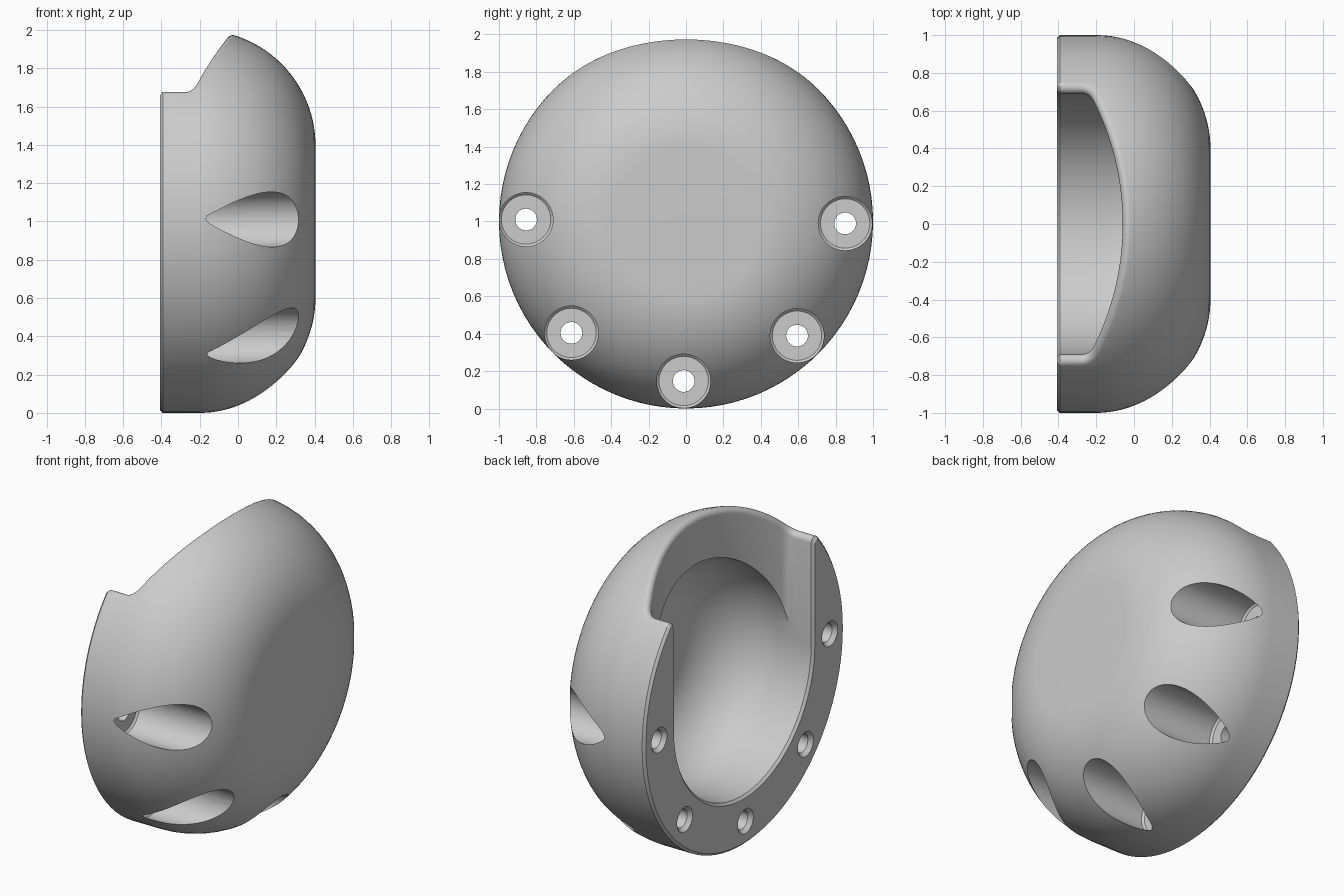
import bpy, bmesh
from math import sin, cos, pi, sqrt, radians
from mathutils import Vector

cube = bpy.data.objects.get("Cube")
if cube:
    bpy.data.objects.remove(cube)

grey = bpy.data.materials.new("plain grey")
grey.use_nodes = True
grey.diffuse_color = (0.6, 0.6, 0.6, 1)
grey.node_tree.nodes["Principled BSDF"].inputs["Base Color"].default_value = (0.6, 0.6, 0.6, 1)

BACK = -0.408       # x of the flat rim
ROUND = 0.605       # radius of the domed shoulder
CORE = 1 - ROUND    # radius of the flat disc on the dome
SHOULDER = -0.2     # x where the shoulder begins
INNER = 0.69        # cavity radius and half width of the slot
BOWL = 0.4          # radius of the rounded cavity bottom
FILLET = 0.033      # rounded lip of the slot
EDGE = 0.015        # chamfer on the rim
CORNER = 0.07       # inside corner of the slot outline
SWEEP = 1.45        # radius of the curved slot floor


def grid_object(name, columns):
    """Closed skin from a ring of point columns, capped at both ends."""
    bm = bmesh.new()
    cols = [[bm.verts.new(p) for p in col] for col in columns]
    for a, b in zip(cols, cols[1:] + cols[:1]):
        for i in range(len(a) - 1):
            bm.faces.new((a[i], a[i + 1], b[i + 1], b[i]))
    bm.faces.new([c[0] for c in cols])
    bm.faces.new([c[-1] for c in cols])
    bmesh.ops.recalc_face_normals(bm, faces=bm.faces)
    mesh = bpy.data.meshes.new(name)
    bm.to_mesh(mesh)
    bm.free()
    mesh.materials.append(grey)
    obj = bpy.data.objects.new(name, mesh)
    bpy.context.collection.objects.link(obj)
    return obj


def lathe_x(name, profile, segments, y=0.0, z=1.0):
    """Revolve (x, radius) points about an axis parallel to x."""
    angles = [2 * pi * i / segments for i in range(segments)]
    return grid_object(name, [[(x, y + r * cos(a), z + r * sin(a)) for x, r in profile]
                              for a in angles])


def quarter(cx, cr, radius, steps):
    """Quarter round in (x, radius), from the side wall to the flat end."""
    angles = [pi / 2 * i / steps for i in range(steps + 1)]
    return [(cx + radius * sin(a), cr + radius * cos(a)) for a in angles]


# Domed outer body with a small chamfer on the rim
body = lathe_x("domed_housing", [(BACK, 1 - EDGE), (BACK + EDGE, 1)]
               + quarter(SHOULDER, CORE, ROUND, 28), 96)

# Bowl shaped cavity, chamfered at its mouth
cutters = [lathe_x("cavity_cutter",
                   [(BACK - 0.1, INNER + EDGE), (BACK, INNER + EDGE), (BACK + EDGE, INNER)]
                   + quarter(-0.15, INNER - BOWL, BOWL, 24), 144)]


# Slot from the cavity out through the top, with a rolled lip
def lip_centre(x, y):
    """Height and normal of the body skin shrunk by the fillet radius."""
    reach = 1 - FILLET
    if x > SHOULDER:
        reach = CORE + sqrt((ROUND - FILLET) ** 2 - (x - SHOULDER) ** 2)
    h = sqrt(reach ** 2 - y ** 2)
    side = max(0.0, x - SHOULDER) / (ROUND - FILLET)
    radial = sqrt(1 - side ** 2) / reach
    return 1 + h, Vector((side, y * radial, h * radial))


def slot_half():
    """Half of the slot outline from the open side to the middle of its floor."""
    centre_x = -0.06 - SWEEP
    cy = INNER - CORNER
    cx = centre_x + sqrt((SWEEP - CORNER) ** 2 - cy ** 2)
    last = Vector((1, 0)).angle(Vector((cx - centre_x, cy)))
    pts = [(-0.6, INNER + EDGE), (BACK, INNER + EDGE), (BACK + EDGE, INNER), (-0.33, INNER)]
    for i in range(9):
        a = pi / 2 + (last - pi / 2) * i / 8
        pts.append((cx + CORNER * cos(a), cy + CORNER * sin(a)))
    for i in range(1, 25):
        a = last * (1 - i / 24)
        pts.append((centre_x + SWEEP * cos(a), SWEEP * sin(a)))
    return pts


half = slot_half()
outline = half + [(x, -y) for x, y in reversed(half[:-1])]
columns = []
for i, (x, y) in enumerate(outline):
    if x < -0.3:
        n = Vector((0, 1 if y > 0 else -1, 0))
    else:
        t = (Vector(outline[i + 1]) - Vector(outline[i - 1])).normalized()
        n = Vector((-t.y, t.x, 0))
    c = Vector((x, y, 0)) + n * FILLET
    c.z, normal = lip_centre(c.x, c.y)
    bend = (-n).angle(normal)
    col = [Vector((x, y, 1))]
    for k in range(9):
        f = k / 8
        d = (normal * sin(f * bend) - n * sin((1 - f) * bend)) / sin(bend)
        col.append(c + d * FILLET)
    col.append(c + normal * (FILLET + 0.06))
    col.append(Vector((col[-1].x, col[-1].y, 2.4)))
    columns.append(col)
cutters.append(grid_object("slot_cutter", columns))

# Five bolt holes with round pockets opening on the domed side
bolt = [(-0.5, 0.078), (BACK, 0.078), (BACK + 0.025, 0.058), (-0.2, 0.058),
        (-0.2, 0.132), (-0.188, 0.144), (0.6, 0.144)]
for i in range(5):
    a = radians(179.3 + 45 * i)
    cutters.append(lathe_x("bolt_cutter", bolt, 48, -0.002 + 0.853 * cos(a), 1 + 0.853 * sin(a)))

# Carve the body, then drop the cutters
bpy.context.view_layer.objects.active = body
for cutter in cutters:
    cutter.hide_render = True
    mod = body.modifiers.new("carve", "BOOLEAN")
    mod.operation = "DIFFERENCE"
    mod.solver = "EXACT"
    mod.object = cutter
    bpy.ops.object.modifier_apply(modifier=mod.name)
    bpy.data.objects.remove(cutter)

bpy.ops.object.select_all(action="DESELECT")
body.select_set(True)
bpy.ops.object.shade_smooth_by_angle(angle=radians(28))
